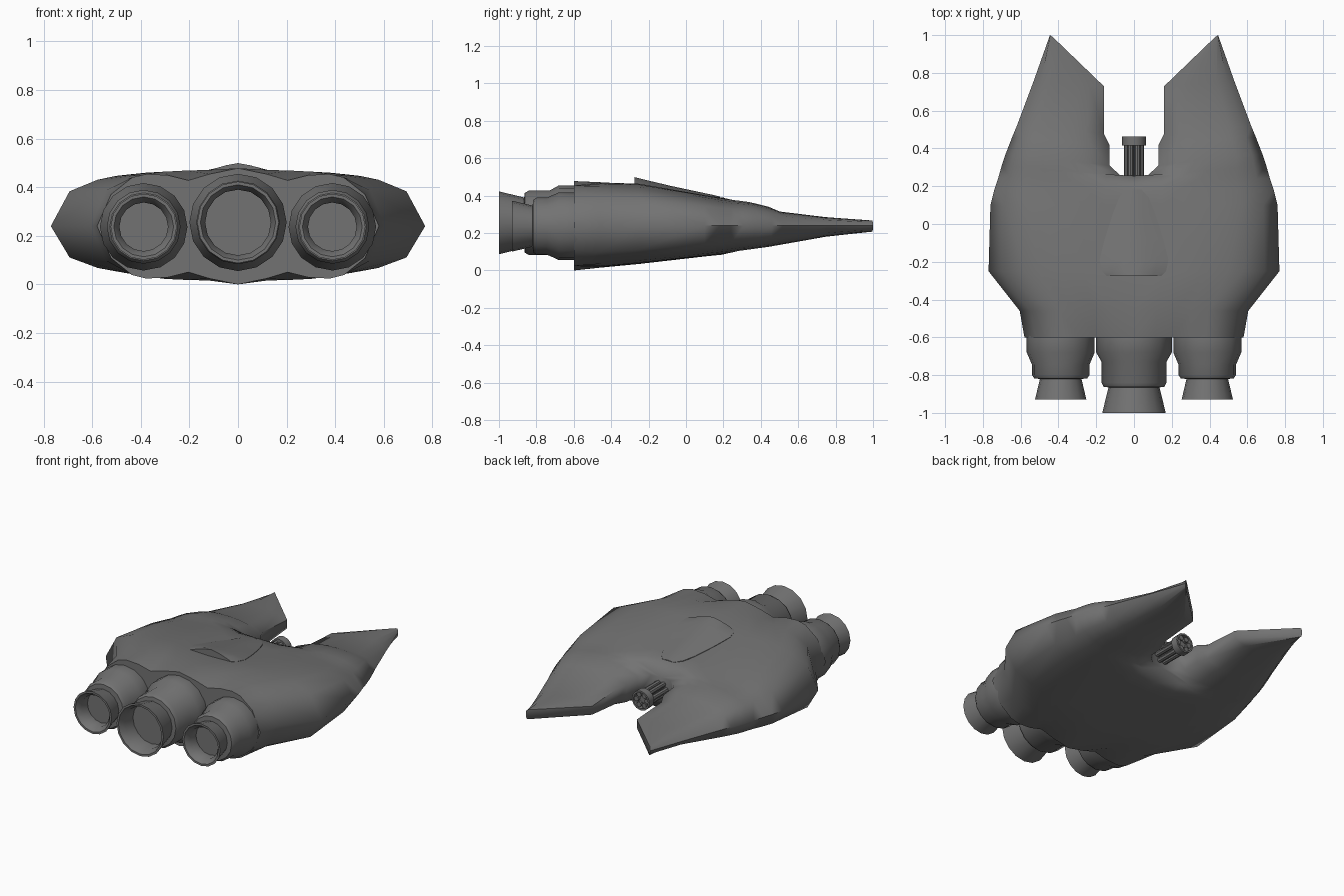
import bpy, bmesh, math

if "Cube" in bpy.data.objects:
    bpy.data.objects.remove(bpy.data.objects["Cube"])

grey = bpy.data.materials.new("dark_grey")
grey.diffuse_color = (.17, .17, .17, 1)
grey.use_nodes = True
grey.node_tree.nodes["Principled BSDF"].inputs["Base Color"].default_value = grey.diffuse_color

def finish(name, bm, mirror=False, angle=30):
    bmesh.ops.recalc_face_normals(bm, faces=bm.faces)
    me = bpy.data.meshes.new(name)
    bm.to_mesh(me)
    bm.free()
    me.materials.append(grey)
    ob = bpy.data.objects.new(name, me)
    bpy.context.collection.objects.link(ob)
    bpy.ops.object.select_all(action='DESELECT')
    ob.select_set(True)
    bpy.context.view_layer.objects.active = ob
    bpy.ops.object.shade_smooth_by_angle(angle=math.radians(angle))
    if mirror:
        m = ob.modifiers.new("mirror", 'MIRROR')
        m.merge_threshold = 0.0005
    return ob

def lathe(name, profile, x=0, z=0, sides=16):
    """Revolve (radius, y) points around a y-parallel axis."""
    bm = bmesh.new()
    rings = []
    for r, y in profile:
        rings.append([bm.verts.new((x + r * math.cos(2 * math.pi * i / sides), y,
                                    z + r * math.sin(2 * math.pi * i / sides)))
                      for i in range(sides)])
    for a, b in zip(rings, rings[1:]):
        for i in range(sides):
            j = (i + 1) % sides
            bm.faces.new((a[i], a[j], b[j], b[i]))
    bm.faces.new(rings[0])
    bm.faces.new(rings[-1])
    return finish(name, bm, angle=40)

# Hull half: inner edge x,y / outer edge x,y / top z / bottom z / crown kind
MID = 0.24
stations = [
    (0, -.6, .58, -.6, .478, 0, "rear"),
    (0, -.46, .605, -.46, .472, .015, "full"),
    (0, -.25, .77, -.25, .467, .035, "seat"),
    (0, .1, .76, .1, .405, .075, "seat"),
    (0, .2, .74, .18, .39, .085, "full"),
    (0, .255, .72, .24, .382, .092, "notch"),
    (.07, .255, .70, .31, .378, .10, "notch"),
    (.13, .31, .68, .37, .37, .108, "notch"),
    (.13, .42, .645, .46, .345, .122, "notch"),
    (.16, .48, .62, .52, .318, .133, "notch"),
    (.16, .73, .53, .76, .287, .178, "notch"),
    (.43, .99, .445, 1.0, .268, .207, "full"),
]
across = [0, .2, .35, .5, .65, .75, .9, 1]
outer = [.965, .91, .84, .63, 0]
crowns = {
    "rear": [1, .9, .79, .88, .9, .84, .55, 0],   # scalloped around engines
    "full": [1, .995, .985] + outer,
    "seat": [.93, .95, .985] + outer,             # shallow dip under canopy
    "notch": [.5, .87, .965] + outer,             # rounded off to the notch
}

bm = bmesh.new()
tops, bottoms = [], []
for xi, yi, xo, yo, zt, zb, kind in stations:
    up, low = [], []
    for i, t in enumerate(across):
        x, y = xi + (xo - xi) * t, yi + (yo - yi) * t
        h = crowns[kind][i]
        hb = crowns["full" if kind == "seat" else kind][i]
        up.append(bm.verts.new((x, y, MID + (zt - MID) * h)))
        low.append(up[-1] if t == 1 else bm.verts.new((x, y, MID - (MID - zb) * hb)))
    tops.append(up)
    bottoms.append(low)
last = len(stations) - 1
for k in range(last):
    for rows in (tops, bottoms):
        a, b = rows[k], rows[k + 1]
        for i in range(len(across) - 1):
            bm.faces.new((a[i], a[i + 1], b[i + 1], b[i]))
    if k >= 5:   # walls of the front notch
        bm.faces.new((tops[k][0], tops[k + 1][0], bottoms[k + 1][0], bottoms[k][0]))
for k in (0, last):   # rear bulkhead and blunt prong tip
    bm.faces.new(tops[k] + bottoms[k][-2::-1])
finish("hull", bm, mirror=True, angle=70)

# Canopy: y, half width, ridge z, edge z
bm = bmesh.new()
rows = []
for y, w, zt, ze in [(-.275, .145, .499, .459), (-.25, .17, .493, .458), (-.19, .182, .478, .449),
                     (-.08, .155, .452, .43), (.06, .11, .422, .405),
                     (.14, .078, .405, .396), (.183, .04, .395, .391)]:
    row = [bm.verts.new((-w, y, ze - .05))]
    row += [bm.verts.new((w * t, y, zt - (zt - ze) * abs(t) ** 1.4))
            for t in (-1, -.66, -.33, 0, .33, .66, 1)]
    row.append(bm.verts.new((w, y, ze - .05)))
    rows.append(row)
for a, b in zip(rows, rows[1:]):
    for i in range(len(a) - 1):
        bm.faces.new((a[i], a[i + 1], b[i + 1], b[i]))
bm.faces.new(rows[0])
bm.faces.new(rows[-1])
finish("canopy", bm)

# Engines with flared hollow nozzles
lathe("centre_engine", [(.19, -.5), (.2, -.6), (.2, -.68), (.172, -.73), (.172, -.84),
                        (.16, -.862), (.135, -.865), (.168, -1), (.155, -1), (.135, -.96),
                        (.135, -.88)], 0, .255)
for side, label in ((-1, "left"), (1, "right")):
    lathe(label + "_engine", [(.17, -.5), (.18, -.6), (.18, -.68), (.152, -.745),
                              (.152, -.8), (.14, -.818), (.11, -.82), (.136, -.93),
                              (.123, -.93), (.1, -.9), (.1, -.84)], side * .388, .237)

# Rotary gun in the notch
for i in range(6):
    a = math.pi * i / 3
    lathe("gun_barrel", [(.016, .22), (.016, .455)], .037 * math.cos(a),
          MID + .037 * math.sin(a), 8)
lathe("gun_shaft", [(.018, .22), (.018, .44)], 0, MID, 8)
lathe("gun_collar", [(.04, .415), (.063, .415), (.063, .463), (.052, .463), (.052, .435)],
      0, MID, 12)
